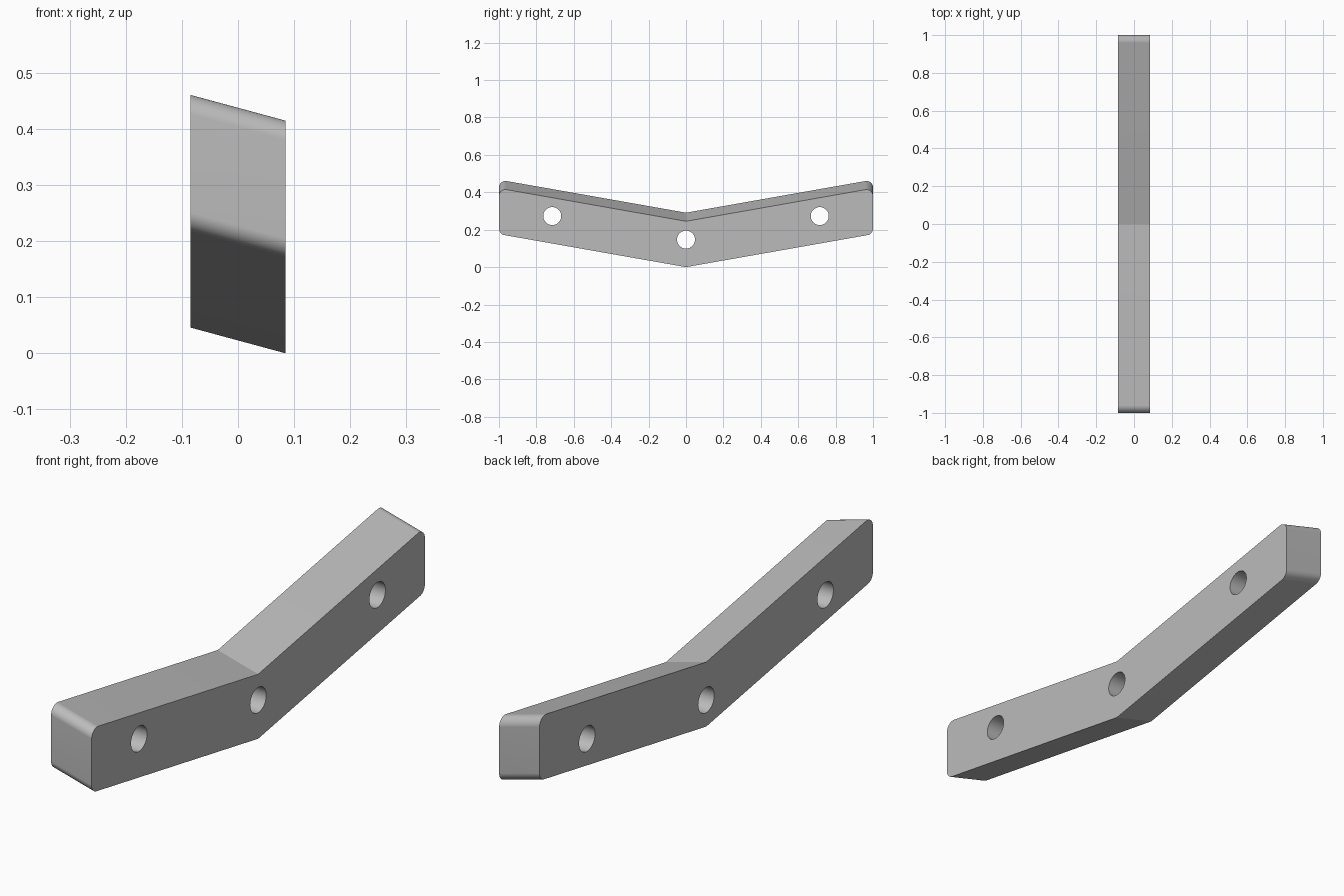
import bpy, bmesh, math
from mathutils import Vector

cube = bpy.data.objects.get("Cube")
if cube:
    bpy.data.objects.remove(cube, do_unlink=True)

HALF_W = 0.085            # half thickness along x
TILT = math.radians(10)   # rise of each arm
SHEAR = -0.046 / (2 * HALF_W)
HEIGHT = 0.245            # vertical depth of the bar
R = 0.035                 # rounding of the arm ends
HOLE_R = 0.048

grey = bpy.data.materials.new("plain grey")
grey.use_nodes = True
colour = (0.5, 0.5, 0.5, 1)
grey.diffuse_color = colour
grey.node_tree.nodes["Principled BSDF"].inputs["Base Color"].default_value = colour


def arc(cy, cz, start, end, steps):
    """Points on a rounded corner, angles in degrees."""
    angles = [math.radians(start + (end - start) * i / steps) for i in range(steps + 1)]
    return [(cy + R * math.cos(a), cz + R * math.sin(a)) for a in angles]


# Side profile: one arm with rounded corners, mirrored to the other
rise = math.tan(TILT) * (1 - R)
inset = R / math.cos(TILT)
arm = arc(1 - R, rise + inset, -80, 0, 16) + arc(1 - R, HEIGHT + rise - inset, 0, 100, 20)
profile = [(0, 0)] + arm + [(0, HEIGHT)] + [(-y, z) for y, z in reversed(arm)]

# Bar: profile swept along a slanted direction
bm = bmesh.new()
face = bm.faces.new([bm.verts.new((HALF_W, y, z)) for y, z in profile])
swept = bmesh.ops.extrude_face_region(bm, geom=[face], use_keep_orig=True)
verts = [v for v in swept["geom"] if isinstance(v, bmesh.types.BMVert)]
bmesh.ops.translate(bm, verts=verts, vec=Vector((-2 * HALF_W, 0, -2 * HALF_W * SHEAR)))
bmesh.ops.recalc_face_normals(bm, faces=bm.faces)
mesh = bpy.data.meshes.new("angled_bar")
bm.to_mesh(mesh)
bm.free()
mesh.materials.append(grey)
bar = bpy.data.objects.new("angled_bar", mesh)
bpy.context.collection.objects.link(bar)

# Three straight bolt holes
for y, z in ((-0.715, 0.273), (0, 0.147), (0.715, 0.273)):
    bpy.ops.mesh.primitive_cylinder_add(vertices=64, radius=HOLE_R, depth=0.5,
                                        location=(0, y, z), rotation=(0, math.pi / 2, 0))
    cutter = bpy.context.object
    cutter.name = "hole_cutter"
    cutter.hide_render = True
    cutter.data.materials.append(grey)
    cut = bar.modifiers.new("bolt_hole", 'BOOLEAN')
    cut.operation = 'DIFFERENCE'
    cut.solver = 'EXACT'
    cut.object = cutter
    bpy.ops.object.select_all(action='DESELECT')
    bpy.context.view_layer.objects.active = bar
    bar.select_set(True)
    bpy.ops.object.modifier_apply(modifier=cut.name)
    bpy.data.objects.remove(cutter, do_unlink=True)

# Smooth rounded ends and holes, sharp creases elsewhere
bpy.ops.object.shade_smooth_by_angle(angle=math.radians(15))
